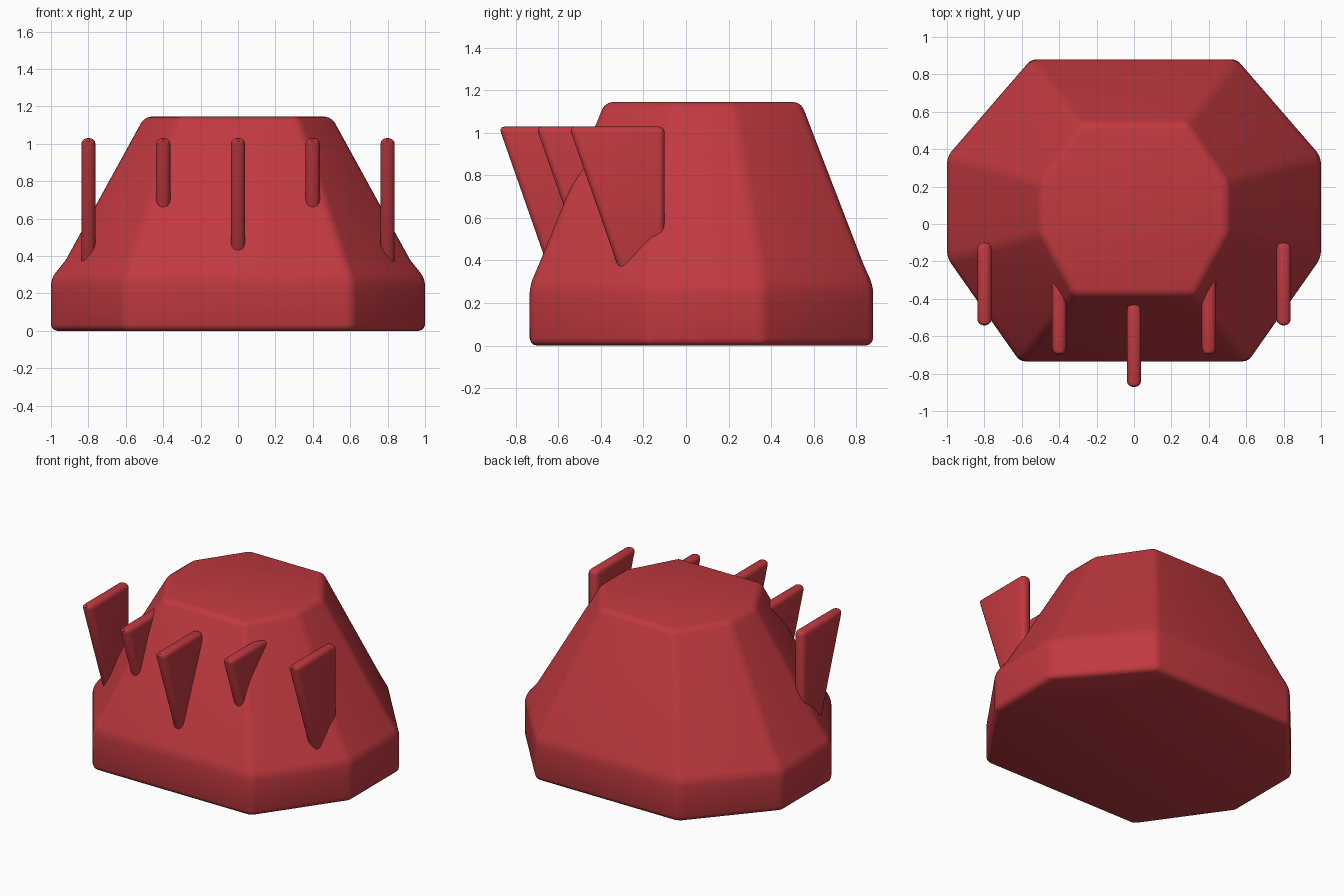
import bpy
import bmesh
import math

cube = bpy.data.objects.get("Cube")
if cube:
    bpy.data.objects.remove(cube, do_unlink=True)

red = bpy.data.materials.new("red")
red.use_nodes = True
colour = (0.53, 0.041, 0.051, 1)
red.diffuse_color = colour
red.node_tree.nodes["Principled BSDF"].inputs["Base Color"].default_value = colour


def loft(name, rings, bevel, segments):
    """Join matching rings of points, cap both ends and round the edges."""
    bm = bmesh.new()
    loops = [[bm.verts.new(p) for p in ring] for ring in rings]
    count = len(loops[0])
    for low, high in zip(loops, loops[1:]):
        for i in range(count):
            j = (i + 1) % count
            bm.faces.new((low[i], low[j], high[j], high[i]))
    bm.faces.new(loops[0][::-1])
    bm.faces.new(loops[-1])
    bmesh.ops.recalc_face_normals(bm, faces=bm.faces)
    mesh = bpy.data.meshes.new(name)
    bm.to_mesh(mesh)
    bm.free()
    mesh.materials.append(red)
    obj = bpy.data.objects.new(name, mesh)
    bpy.context.collection.objects.link(obj)
    mod = obj.modifiers.new("rounded_edges", "BEVEL")
    mod.width = bevel
    mod.segments = segments
    mod.limit_method = "ANGLE"
    mod.angle_limit = math.radians(18)
    bpy.ops.object.select_all(action="DESELECT")
    obj.select_set(True)
    bpy.context.view_layer.objects.active = obj
    bpy.ops.object.modifier_apply(modifier=mod.name)
    bpy.ops.object.shade_smooth_by_angle(angle=math.radians(35))
    return obj


def octagon(z, half):
    """Mirror the right-hand points into a full ring."""
    return [(x, y, z) for x, y in half] + [(-x, y, z) for x, y in reversed(half)]


# Body: upright eight-sided skirt, short flare, tapered tower
skirt = [(0.61, -0.735), (1.0, -0.18), (1.0, 0.36), (0.55, 0.88)]
flare = [(0.57, -0.692), (0.92, -0.165), (0.92, 0.345), (0.52, 0.835)]
crown = [(0.32, -0.38), (0.5, -0.05), (0.5, 0.22), (0.285, 0.54)]
loft("body", [octagon(0, skirt), octagon(0.28, skirt),
              octagon(0.38, flare), octagon(1.145, crown)], 0.035, 3)

# Fins: thin plates with a raked front edge, sunk into the front
fin_profile = [(0, 1.03), (0.45, 1.03), (0.45, 0.25), (0.273, 0.25)]
fins = {"right_outer_fin": (-0.8, -0.55), "right_inner_fin": (-0.4, -0.705),
        "centre_fin": (0, -0.88),
        "left_inner_fin": (0.4, -0.705), "left_outer_fin": (0.8, -0.55)}
for name, (x, front) in fins.items():
    sides = [[(x + side, front + y, z) for y, z in fin_profile]
             for side in (-0.038, 0.038)]
    loft(name, sides, 0.03, 3)
